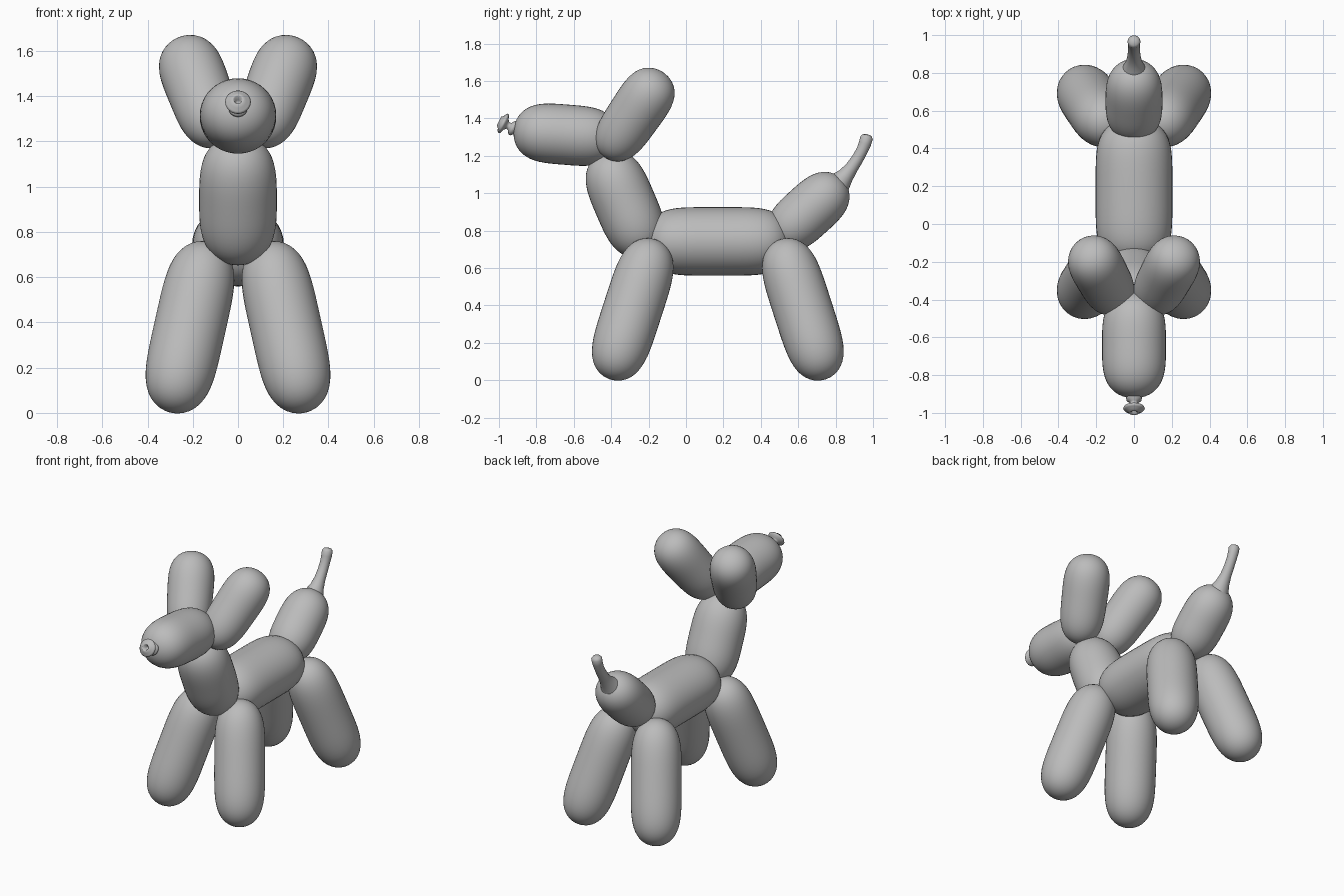
import bpy, bmesh, math
from mathutils import Vector

if "Cube" in bpy.data.objects:
    bpy.data.objects.remove(bpy.data.objects["Cube"])

rubber = bpy.data.materials.new("grey_rubber")
rubber.diffuse_color = (0.5, 0.5, 0.5, 1)
rubber.use_nodes = True
rubber.node_tree.nodes["Principled BSDF"].inputs["Base Color"].default_value = rubber.diffuse_color


def sweep(name, centres, radii, wide=1.0, segs=40):
    """Skin round rings along a path; a zero radius closes an end to a point."""
    bm = bmesh.new()
    pts = [Vector(c) for c in centres]
    rings = []
    fallback = (pts[-1] - pts[0]).normalized()
    for i, (p, r) in enumerate(zip(pts, radii)):
        d = pts[min(i + 1, len(pts) - 1)] - pts[max(i - 1, 0)]
        d = d.normalized() if d.dot(fallback) > 1e-6 else fallback
        u = (Vector((1, 0, 0)) - d * d.x).normalized()
        v = d.cross(u)
        if r < 1e-5:
            rings.append([bm.verts.new(p)])
            continue
        rings.append([bm.verts.new(p + u * (r * wide * math.cos(a)) + v * (r * math.sin(a)))
                      for a in (2 * math.pi * k / segs for k in range(segs))])
    for a, b in zip(rings, rings[1:]):
        for k in range(segs):
            n = (k + 1) % segs
            if len(a) == 1:
                bm.faces.new((a[0], b[n], b[k]))
            elif len(b) == 1:
                bm.faces.new((a[k], a[n], b[0]))
            else:
                bm.faces.new((a[k], a[n], b[n], b[k]))
    bmesh.ops.recalc_face_normals(bm, faces=bm.faces)
    for f in bm.faces:
        f.smooth = True
    mesh = bpy.data.meshes.new(name)
    bm.to_mesh(mesh)
    bm.free()
    mesh.materials.append(rubber)
    obj = bpy.data.objects.new(name, mesh)
    bpy.context.collection.objects.link(obj)
    return obj


def balloon(name, start, end, r, power=4.0, taper=0.0, wide=1.0, rings=32):
    """Sausage-shaped bubble between two tips; taper swells it towards the end."""
    a, b = Vector(start), Vector(end)
    centres, radii = [], []
    for i in range(rings + 1):
        t = -math.cos(math.pi * i / rings)
        centres.append(a.lerp(b, (t + 1) / 2))
        radii.append(r * (1 + taper * t) * math.sqrt(max(0, 1 - abs(t) ** power)))
    return sweep(name, centres, radii, wide)


# Bubbles along the middle
balloon("body", (0, -0.22, 0.742), (0, 0.56, 0.742), 0.183, 5, 0, 1.11)
balloon("neck", (0, -0.205, 0.665), (0, -0.445, 1.22), 0.165, 3.4, 0, 1.04)
balloon("snout", (0, -0.36, 1.29), (0, -0.922, 1.335), 0.161, 3.6, 0, 1.05)
balloon("rump", (0, 0.47, 0.735), (0, 0.84, 1.07), 0.145, 3.2, 0, 1.04)

# Paired ears and legs
for side, s in (("left", 1), ("right", -1)):
    balloon(side + "_ear", (s * 0.085, -0.43, 1.195), (s * 0.252, -0.125, 1.64),
            0.142, 3.8, 0.06)
    for end, place in (("front", lambda y: y), ("back", lambda y: 0.34 - y)):
        balloon(f"{side}_{end}_leg", (s * 0.13, place(-0.165), 0.75),
                (s * 0.295, place(-0.405), 0.007), 0.158, 4.4, 0.0)

# Thin uninflated tail
sweep("tail",
      [(0, 0.79, 1.02), (0, 0.825, 1.06), (0, 0.855, 1.095), (0, 0.885, 1.135),
       (0, 0.915, 1.18), (0, 0.94, 1.225), (0, 0.957, 1.265), (0, 0.966, 1.297),
       (0, 0.969, 1.31), (0, 0.97, 1.315)],
      [0.085, 0.06, 0.044, 0.035, 0.032, 0.031, 0.033, 0.034, 0.024, 0], segs=24)

# Tied knot with a flared, hollow lip
knot = [(-0.895, 0.025), (-0.912, 0.03), (-0.922, 0.042), (-0.932, 0.04), (-0.942, 0.022),
        (-0.952, 0.018), (-0.962, 0.03), (-0.970, 0.054), (-0.978, 0.057), (-0.985, 0.05),
        (-0.990, 0.036), (-1.0, 0.026), (-0.998, 0.018), (-0.975, 0.012), (-0.965, 0)]
sweep("knot", [(0, y, 1.33 + 0.5 * (-0.89 - y)) for y, r in knot],
      [r for y, r in knot], segs=24)
